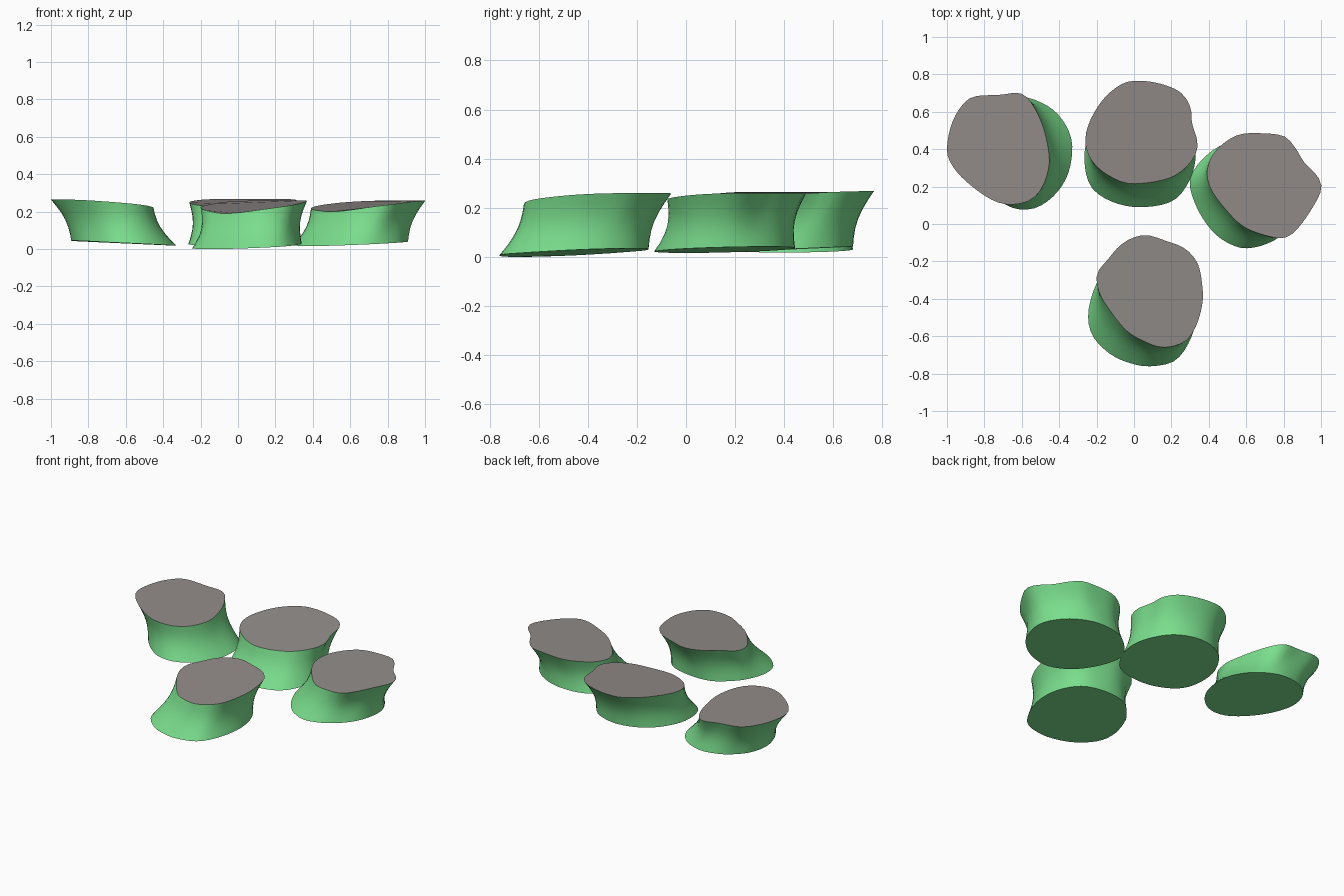
import bpy, bmesh, math
from mathutils import Vector

if "Cube" in bpy.data.objects:
    bpy.data.objects.remove(bpy.data.objects["Cube"])

SIDES = 48   # points around each outline
RINGS = 6    # height steps of each wall


def material(name, rgb):
    m = bpy.data.materials.new(name)
    m.diffuse_color = (*rgb, 1)
    m.use_nodes = True
    m.node_tree.nodes["Principled BSDF"].inputs["Base Color"].default_value = m.diffuse_color
    return m


GREEN = material("leaf green", (0.195, 0.73, 0.265))
GREY = material("warm grey", (0.29, 0.265, 0.255))


def outline(points):
    """Centre of a smooth closed curve and its radii at equal angles."""
    p = [Vector(q) for q in points]
    n = len(p)
    dense = []
    for i in range(n):
        a, b, c, d = (p[(i + k) % n] for k in (-1, 0, 1, 2))
        for s in range(8):
            t = s / 8
            dense.append(0.5 * (2 * b + (c - a) * t + (2 * a - 5 * b + 4 * c - d) * t * t
                                + (3 * b - a - 3 * c + d) * t ** 3))
    xs, ys = [v.x for v in dense], [v.y for v in dense]
    ctr = Vector(((min(xs) + max(xs)) / 2, (min(ys) + max(ys)) / 2))
    polar = sorted((math.atan2(v.y - ctr.y, v.x - ctr.x) % math.tau, (v - ctr).length) for v in dense)
    polar = [(polar[-1][0] - math.tau, polar[-1][1])] + polar + [(polar[0][0] + math.tau, polar[0][1])]
    radii = []
    for k in range(SIDES):
        ang = k * math.tau / SIDES
        for (a0, r0), (a1, r1) in zip(polar, polar[1:]):
            if a0 <= ang <= a1:
                f = (ang - a0) / max(a1 - a0, 1e-6)
                radii.append(r0 + (r1 - r0) * f)
                break
    return ctr, radii


def stone(name, top, bottom, lean, high, dip, low, tilt):
    """Leaning block: green waisted wall and base, grey cap that dips on the lean side."""
    (ct, rt), (cb, rb) = outline(top), outline(bottom)
    bm = bmesh.new()
    rings = []
    for j in range(RINGS + 1):
        t = j / RINGS
        ctr = cb.lerp(ct, t)
        ring = []
        for k in range(SIDES):
            ang = k * math.tau / SIDES
            w = (1 + math.cos(ang - math.radians(lean))) / 2
            r = rb[k] * (1 - t) + rt[k] * t - 0.022 * math.sin(math.pi * t)
            z = (low - tilt * w) * (1 - t) + (high - dip * w * w) * t
            ring.append(bm.verts.new((ctr.x + r * math.cos(ang), ctr.y + r * math.sin(ang), z)))
        rings.append(ring)
    for a, b in zip(rings, rings[1:]):
        for k in range(SIDES):
            m = (k + 1) % SIDES
            bm.faces.new((a[k], a[m], b[m], b[k])).smooth = True
    bm.faces.new(rings[0][::-1])
    bm.faces.new(rings[-1]).material_index = 1
    mesh = bpy.data.meshes.new(name)
    bm.to_mesh(mesh)
    bm.free()
    mesh.materials.append(GREEN)
    mesh.materials.append(GREY)
    bpy.context.collection.objects.link(bpy.data.objects.new(name, mesh))


# Left stone
stone("left_stone",
      [(-1, .39), (-.98, .52), (-.93, .62), (-.86, .68), (-.72, .69), (-.61, .70), (-.55, .65), (-.49, .53),
       (-.455, .38), (-.46, .28), (-.50, .18), (-.57, .12), (-.68, .105), (-.78, .14), (-.9, .23), (-.97, .31)],
      [(-.89, .40), (-.86, .55), (-.75, .65), (-.62, .68), (-.52, .66), (-.42, .60), (-.35, .50), (-.33, .39),
       (-.36, .25), (-.44, .14), (-.55, .08), (-.68, .10), (-.82, .23)],
      5, .265, .045, .045, .027)

# Back stone
stone("back_stone",
      [(-.26, .43), (-.24, .54), (-.17, .66), (-.08, .74), (0, .765), (.12, .755), (.24, .71), (.30, .63),
       (.31, .54), (.34, .43), (.31, .34), (.2, .25), (0, .215), (-.12, .25), (-.22, .33)],
      [(-.265, .34), (-.23, .2), (-.12, .12), (.03, .09), (.2, .12), (.29, .22), (.33, .36), (.3, .5),
       (.2, .63), (.03, .68), (-.14, .62), (-.24, .48)],
      265, .268, .05, .042, .025)

# Right stone
stone("right_stone",
      [(.39, .28), (.42, .37), (.49, .44), (.57, .48), (.68, .485), (.80, .47), (.86, .41), (.91, .33),
       (.985, .25), (1, .18), (.95, .08), (.87, -.03), (.80, -.075), (.70, -.06), (.58, -.01), (.48, .09), (.41, .19)],
      [(.49, .43), (.38, .36), (.31, .27), (.30, .19), (.35, .06), (.43, -.05), (.52, -.11), (.60, -.13),
       (.70, -.11), (.79, -.06), (.87, .03), (.91, .17), (.88, .28), (.79, .38), (.65, .44)],
      215, .26, .06, .042, .026)

# Front stone
stone("front_stone",
      [(-.2, -.31), (-.19, -.25), (-.14, -.19), (-.08, -.12), (-.01, -.075), (.07, -.06), (.17, -.09),
       (.27, -.13), (.34, -.21), (.365, -.33), (.365, -.43), (.33, -.55), (.27, -.63), (.16, -.66),
       (.06, -.63), (-.04, -.57), (-.13, -.46), (-.18, -.38)],
      [(-.21, -.34), (-.245, -.48), (-.22, -.6), (-.12, -.70), (0, -.75), (.1, -.76), (.22, -.73), (.3, -.62),
       (.34, -.47), (.32, -.32), (.24, -.2), (.1, -.155), (-.06, -.17), (-.16, -.26)],
      230, .26, .07, .035, .035)
